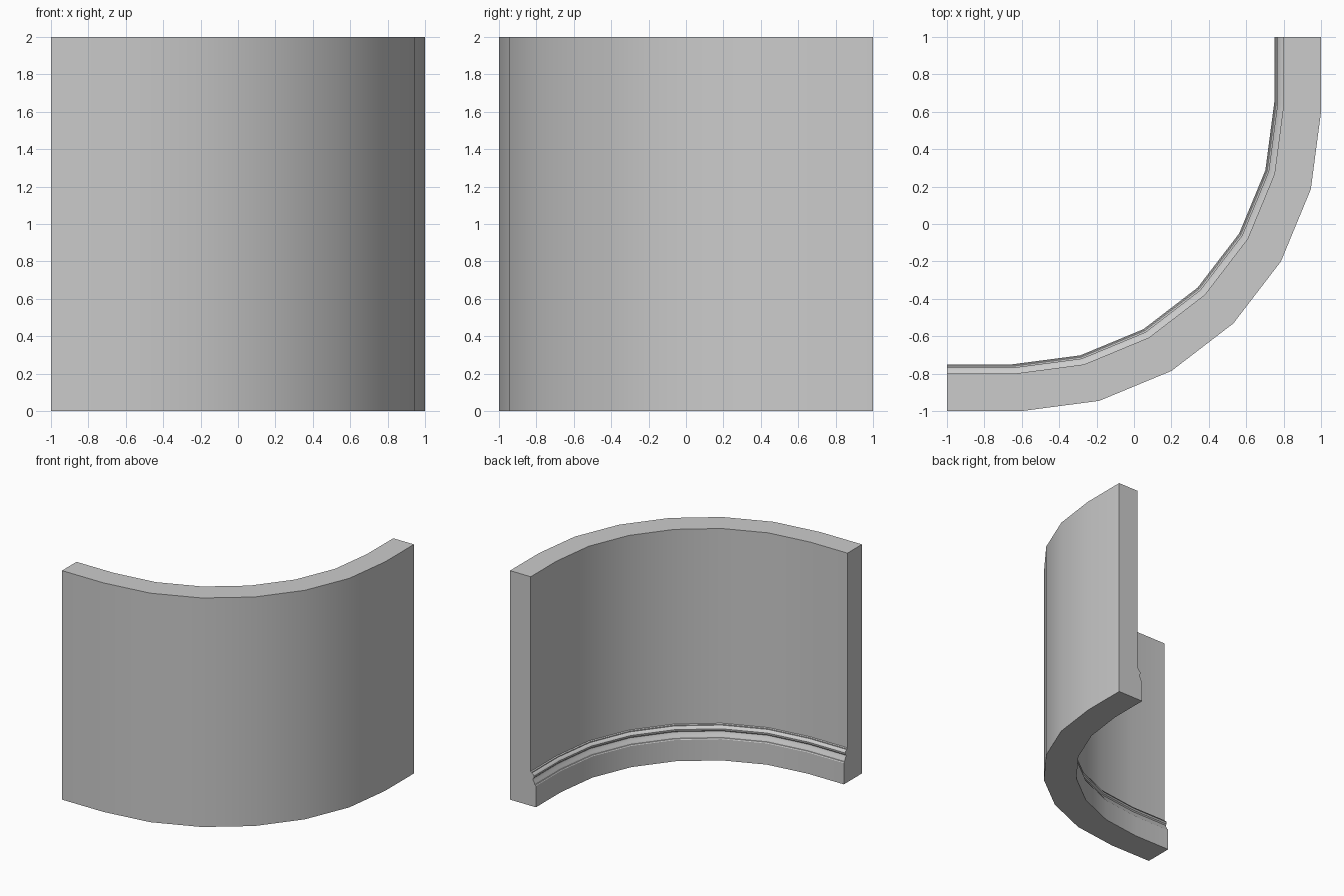
import bpy, bmesh
from math import sin, cos, radians

if "Cube" in bpy.data.objects:
    bpy.data.objects.remove(bpy.data.objects["Cube"])

# Wall cross-section: (distance from centre, height), with skirting moulding on the inner side
profile = [(1.0, 0), (1.0, 2), (0.80, 2), (0.80, 0.30), (0.79, 0.295), (0.79, 0.288),
           (0.776, 0.28), (0.768, 0.267), (0.77, 0.252), (0.78, 0.242),
           (0.777, 0.228), (0.766, 0.212), (0.76, 0.195), (0.755, 0.193),
           (0.75, 0.185), (0.75, 0)]
STEPS = 6


def plan_path(d):
    """Straight run, quarter arc, straight run at distance d from the centre."""
    c = 0.65 - 0.2 * (d - 0.75)
    r = d + c
    arc = [(-c + r * sin(radians(90 * i / STEPS)),
            c - r * cos(radians(90 * i / STEPS))) for i in range(STEPS + 1)]
    return [(-1, -d)] + arc + [(d, 1)]


# Sweep the cross-section around the corner
bm = bmesh.new()
rows = [[bm.verts.new((x, y, z)) for x, y in plan_path(d)] for d, z in profile]
n = len(rows)
for i in range(n):
    a, b = rows[i], rows[(i + 1) % n]
    for j in range(len(a) - 1):
        bm.faces.new((a[j], a[j + 1], b[j + 1], b[j]))

# End caps
bm.faces.new([row[0] for row in rows])
bm.faces.new([row[-1] for row in reversed(rows)])
bmesh.ops.recalc_face_normals(bm, faces=bm.faces)

mesh = bpy.data.meshes.new("curved_corner_wall")
bm.to_mesh(mesh)
bm.free()
wall = bpy.data.objects.new("curved_corner_wall", mesh)
bpy.context.collection.objects.link(wall)

# Smooth curve with crisp corners
bpy.context.view_layer.objects.active = wall
wall.select_set(True)
bpy.ops.object.shade_smooth_by_angle(angle=radians(30))
